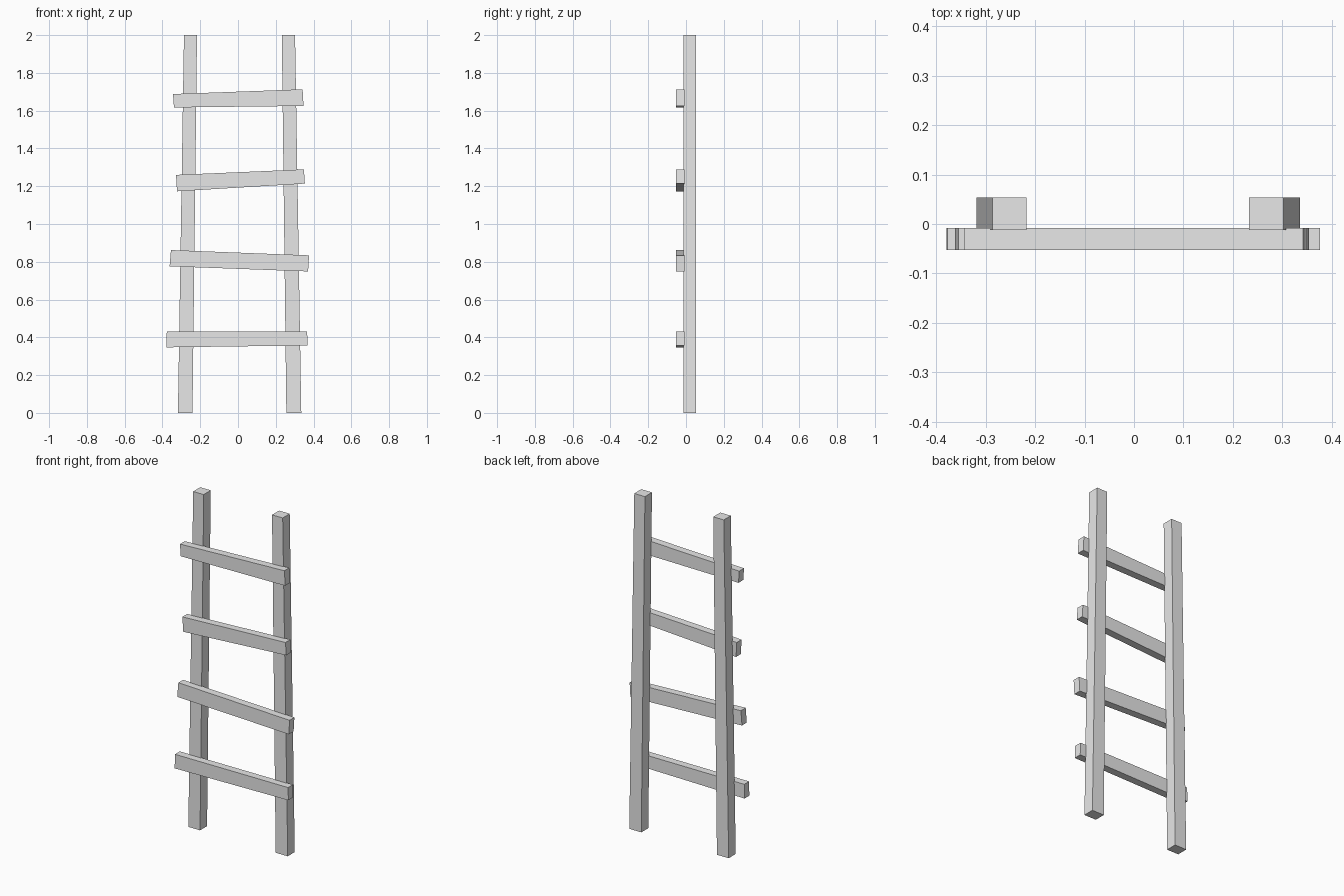
import bpy
import bmesh

cube = bpy.data.objects.get("Cube")
if cube:
    bpy.data.objects.remove(cube, do_unlink=True)

grey = bpy.data.materials.new("plain_grey")
grey.use_nodes = True
colour = (0.8, 0.8, 0.8, 1)
grey.diffuse_color = colour
grey.node_tree.nodes["Principled BSDF"].inputs["Base Color"].default_value = colour


def plank(name, outline, front, back):
    """Extrude a four-cornered front outline (x, z) from front to back along y."""
    bm = bmesh.new()
    face = bm.faces.new([bm.verts.new((x, front, z)) for x, z in outline])
    extruded = bmesh.ops.extrude_face_region(bm, geom=[face])["geom"]
    verts = [v for v in extruded if isinstance(v, bmesh.types.BMVert)]
    bmesh.ops.translate(bm, verts=verts, vec=(0, back - front, 0))
    bmesh.ops.recalc_face_normals(bm, faces=bm.faces)
    mesh = bpy.data.meshes.new(name)
    bm.to_mesh(mesh)
    bm.free()
    mesh.materials.append(grey)
    obj = bpy.data.objects.new(name, mesh)
    bpy.context.collection.objects.link(obj)


# Upright rails, leaning inwards and narrowing towards the top
rails = {
    "right_rail": [(-0.318, 0), (-0.241, 0), (-0.217, 2), (-0.286, 2)],
    "left_rail": [(0.256, 0), (0.335, 0), (0.302, 2), (0.232, 2)],
}
for name, outline in rails.items():
    plank(name, outline, -0.012, 0.054)

# Crooked rungs nailed to the front of the rails, from the bottom up
rungs = [
    [(-0.379, 0.347), (0.368, 0.357), (0.366, 0.432), (-0.377, 0.431)],
    [(-0.362, 0.776), (0.371, 0.749), (0.376, 0.834), (-0.355, 0.862)],
    [(-0.323, 1.173), (0.354, 1.214), (0.349, 1.289), (-0.328, 1.26)],
    [(-0.339, 1.617), (0.347, 1.625), (0.342, 1.713), (-0.344, 1.688)],
]
for i, outline in enumerate(rungs, 1):
    plank(f"rung_{i}", outline, -0.053, -0.008)
